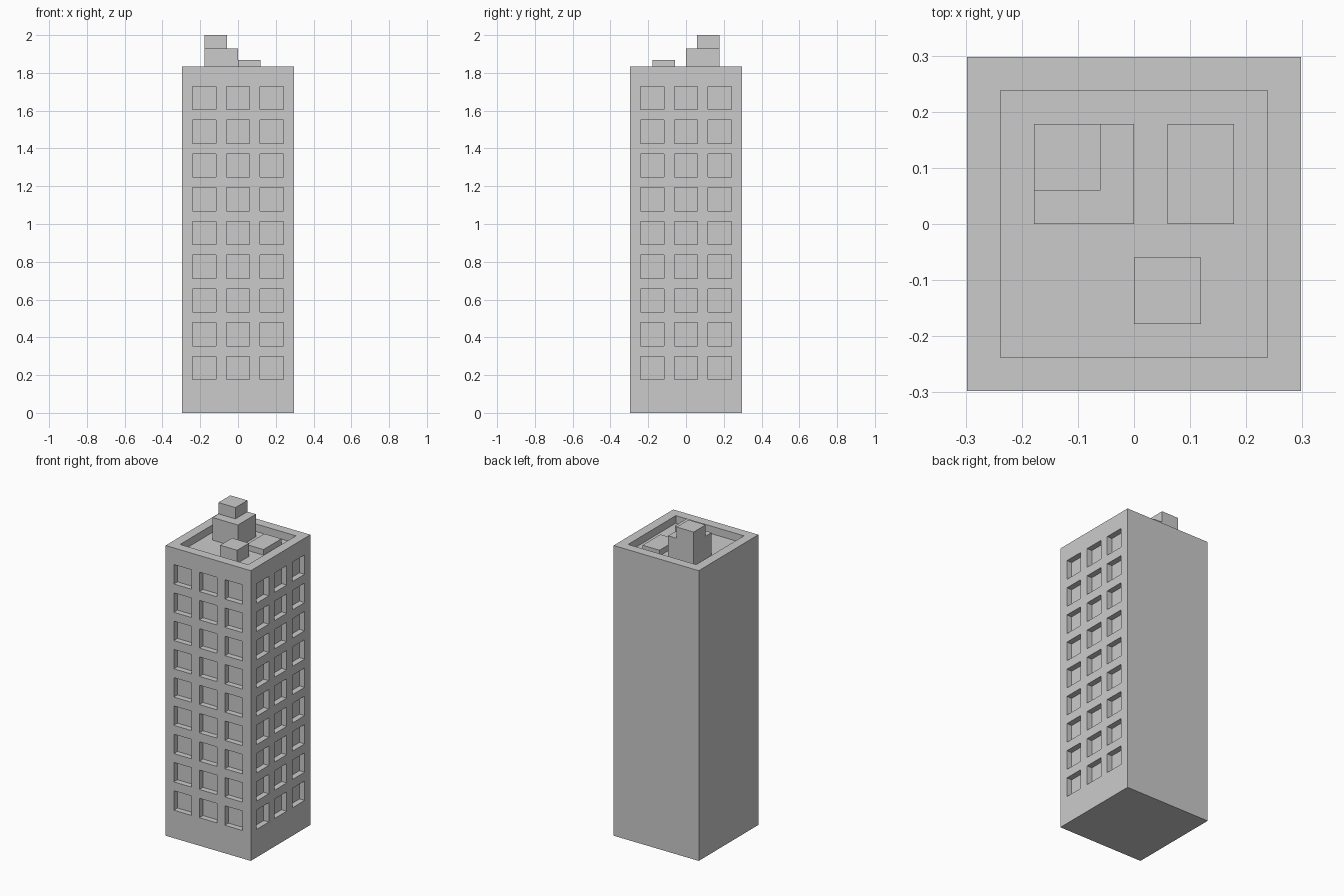
import bpy, bmesh
from mathutils import Matrix, Vector

if "Cube" in bpy.data.objects:
    bpy.data.objects.remove(bpy.data.objects["Cube"])

U = 2 / 33.6          # design module: body is 10 modules wide, 33.6 high


def add_box(bm, lo, hi):
    lo, hi = Vector(lo) * U, Vector(hi) * U
    m = Matrix.Translation((lo + hi) / 2) @ Matrix.Diagonal((*(hi - lo), 1))
    bmesh.ops.create_cube(bm, size=1, matrix=m)


def make_object(name, boxes):
    bm = bmesh.new()
    for lo, hi in boxes:
        add_box(bm, lo, hi)
    mesh = bpy.data.meshes.new(name)
    bm.to_mesh(mesh)
    bm.free()
    ob = bpy.data.objects.new(name, mesh)
    bpy.context.collection.objects.link(ob)
    return ob


# Tower body
body = make_object("tower_body", [((-5, -5, 0), (5, 5, 30.8))])

# Cutters: roof recess, then a 3 x 9 window grid on the front and right walls
HALF, DEPTH = 1.03, 0.6
cuts = [((-4, -4, 30), (4, 4, 32))]
for row in range(9):
    z = 4 + 3 * row
    for c in (-3, 0, 3):
        cuts.append(((c - HALF, -6, z - HALF), (c + HALF, -5 + DEPTH, z + HALF)))
        cuts.append(((5 - DEPTH, c - HALF, z - HALF), (6, c + HALF, z + HALF)))
cutter = make_object("opening_cutter", cuts)
cutter.hide_render = True

mod = body.modifiers.new("openings", "BOOLEAN")
mod.operation = "DIFFERENCE"
mod.solver = "EXACT"
mod.object = cutter
bpy.context.view_layer.objects.active = body
body.select_set(True)
bpy.ops.object.modifier_apply(modifier=mod.name)
bpy.data.objects.remove(cutter)

# Rooftop blocks standing on the recessed roof
make_object("roof_stair_house", [((-3, 0, 30), (0, 3, 32.4))])
make_object("roof_tank", [((-3, 1, 32.4), (-1, 3, 33.6))])
make_object("roof_low_unit", [((1, 0, 30), (3, 3, 30.6))])
make_object("roof_vent_box", [((0, -3, 30), (2, -1, 31.4))])
